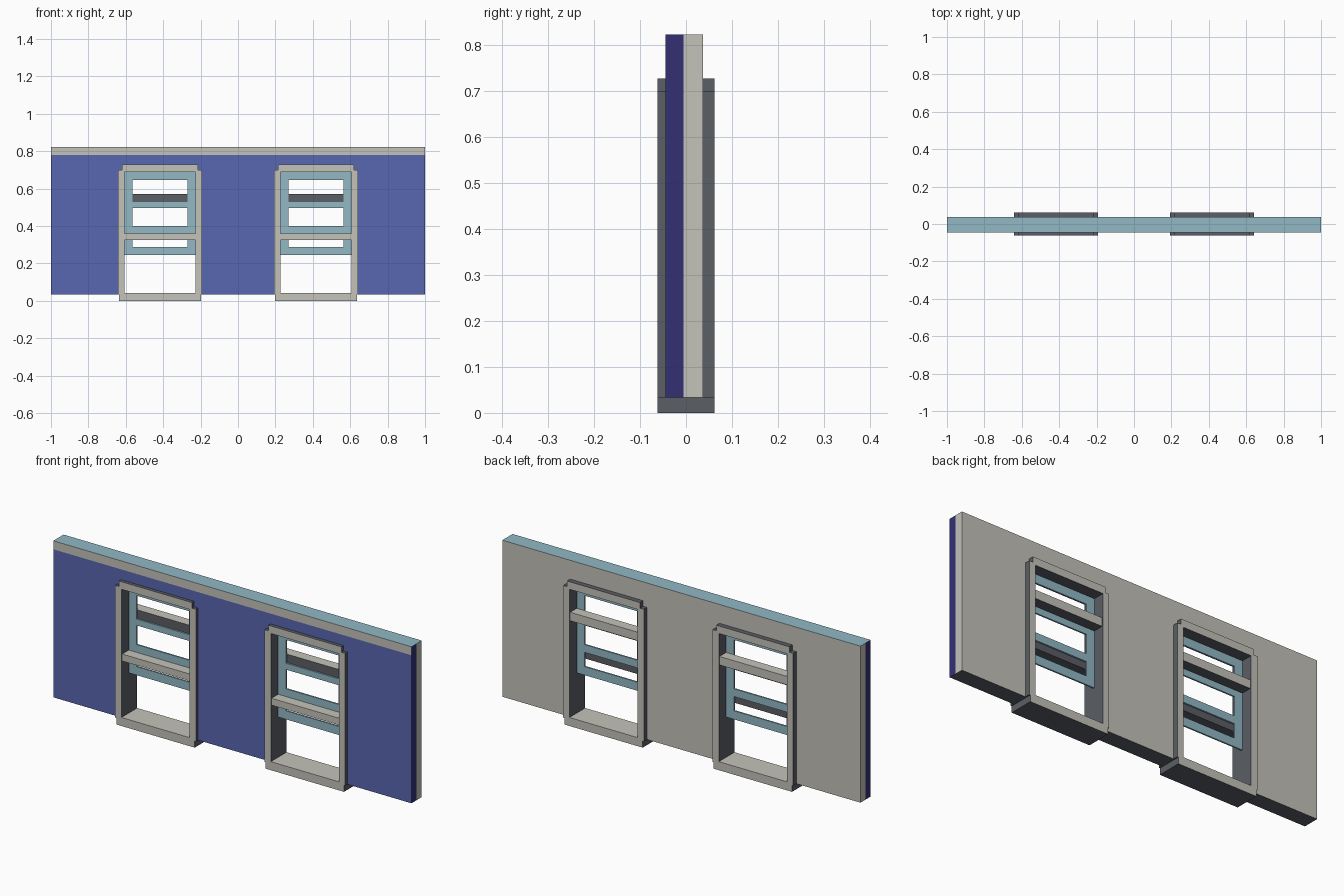
import bpy, bmesh

cube = bpy.data.objects.get("Cube")
if cube:
    bpy.data.objects.remove(cube)


def material(name, rgb):
    linear = [((c / 255 + 0.055) / 1.055) ** 2.4 for c in rgb] + [1]
    mat = bpy.data.materials.new(name)
    mat.use_nodes = True
    mat.diffuse_color = linear
    mat.node_tree.nodes["Principled BSDF"].inputs["Base Color"].default_value = linear
    return mat


MATERIALS = [material("light grey", (196, 194, 186)), material("dark grey", (91, 94, 101)),
             material("wall blue", (88, 103, 176)), material("navy blue", (52, 47, 116)),
             material("pale blue", (146, 184, 197))]
LIGHT, DARK, BLUE, NAVY, PALE = range(5)


def prism(name, profile, y0, y1, rule, x=0, split=None, mirror=False):
    """Extrude an x-z profile along y and colour each face by rule(normal, centre)."""
    bm = bmesh.new()
    face = bm.faces.new([bm.verts.new((px, y0, pz)) for px, pz in profile])
    extruded = bmesh.ops.extrude_face_region(bm, geom=[face])["geom"]
    bmesh.ops.translate(bm, vec=(0, y1 - y0, 0),
                        verts=[v for v in extruded if isinstance(v, bmesh.types.BMVert)])
    if split:
        bmesh.ops.bisect_plane(bm, geom=bm.verts[:] + bm.edges[:] + bm.faces[:],
                               plane_co=(0, 0, split), plane_no=(0, 0, 1))
    bmesh.ops.recalc_face_normals(bm, faces=bm.faces[:])
    if mirror:  # open the seam on the centre plane
        seam = [f for f in bm.faces if all(abs(v.co.x) < 1e-5 for v in f.verts)]
        bmesh.ops.delete(bm, geom=seam, context="FACES")
    for f in bm.faces:
        f.material_index = rule(f.normal, f.calc_center_median())
    mesh = bpy.data.meshes.new(name)
    bm.to_mesh(mesh)
    bm.free()
    for mat in MATERIALS:
        mesh.materials.append(mat)
    obj = bpy.data.objects.new(name, mesh)
    obj.location.x = x
    bpy.context.collection.objects.link(obj)
    if mirror:
        obj.modifiers.new("mirror", "MIRROR")
    return obj


def box(x0, x1, z0, z1):
    return [(x0, z0), (x1, z0), (x1, z1), (x0, z1)]


# Shared dimensions
WINDOW_X = 0.417
OPENING, NOTCH = 0.19, 0.205
WALL_LOW, WALL_TOP, TRIM_LOW = 0.033, 0.823, 0.78
FRAME_Y = 0.0625

# Wall outline with two window notches open at the bottom
outline = [(-1, WALL_TOP), (-1, WALL_LOW)]
for cx in (-WINDOW_X, WINDOW_X):
    left, right = cx - NOTCH, cx + NOTCH
    outline += [(left, WALL_LOW), (left, 0.7), (right, 0.7), (right, WALL_LOW)]
outline += [(1, WALL_LOW), (1, WALL_TOP)]


def cladding_rule(n, c):
    if n.y < -0.5:
        return LIGHT if c.z > TRIM_LOW else BLUE
    if abs(n.z) > 0.5:
        return PALE if n.z > 0 else DARK
    return NAVY


def lining_rule(n, c):
    if abs(n.z) > 0.5:
        return PALE if n.z > 0 else DARK
    return LIGHT


prism("wall_front_cladding", outline, -0.045, -0.005, cladding_rule, split=TRIM_LOW)
prism("wall_back_lining", outline, -0.005, 0.037, lining_rule)

# Half of the stepped window frame, from sill to head
half_frame = [(0, 0), (0.219, 0), (0.219, 0.033), (0.225, 0.033), (0.225, 0.7),
              (0.204, 0.7), (0.204, 0.728), (0, 0.728), (0, 0.69), (OPENING, 0.69),
              (OPENING, 0.043), (0, 0.043)]


def frame_rule(n, c):
    sill_top = n.z > 0.5 and c.z < 0.1
    return LIGHT if abs(n.y) > 0.5 or sill_top else DARK


def rail_rule(outward):
    return lambda n, c: LIGHT if n.y * outward > 0.5 or n.z > 0.5 else DARK


def sash_rule(n, c):
    return PALE


SASH_BARS = {"bottom": (0.246, 0.289), "lower_middle": (0.361, 0.4),
             "upper_middle": (0.497, 0.529), "top": (0.647, 0.69)}

for side, cx in (("right", -WINDOW_X), ("left", WINDOW_X)):
    prism(side + "_window_frame", half_frame, -FRAME_Y, FRAME_Y, frame_rule, cx, mirror=True)

    # Meeting rails, one towards each face
    prism(side + "_front_rail", box(-OPENING, OPENING, 0.326, 0.361),
          -0.057, -0.004, rail_rule(-1), cx)
    prism(side + "_back_rail", box(-OPENING, OPENING, 0.529, 0.572),
          0.004, 0.057, rail_rule(1), cx)

    # Thin sash: two stiles and four cross bars
    prism(side + "_sash_stiles", box(0.147, OPENING, 0.246, 0.69),
          -0.004, 0.004, sash_rule, cx, mirror=True)
    for bar, (z0, z1) in SASH_BARS.items():
        prism(side + "_sash_" + bar + "_bar", box(-0.147, 0.147, z0, z1),
              -0.004, 0.004, sash_rule, cx)
